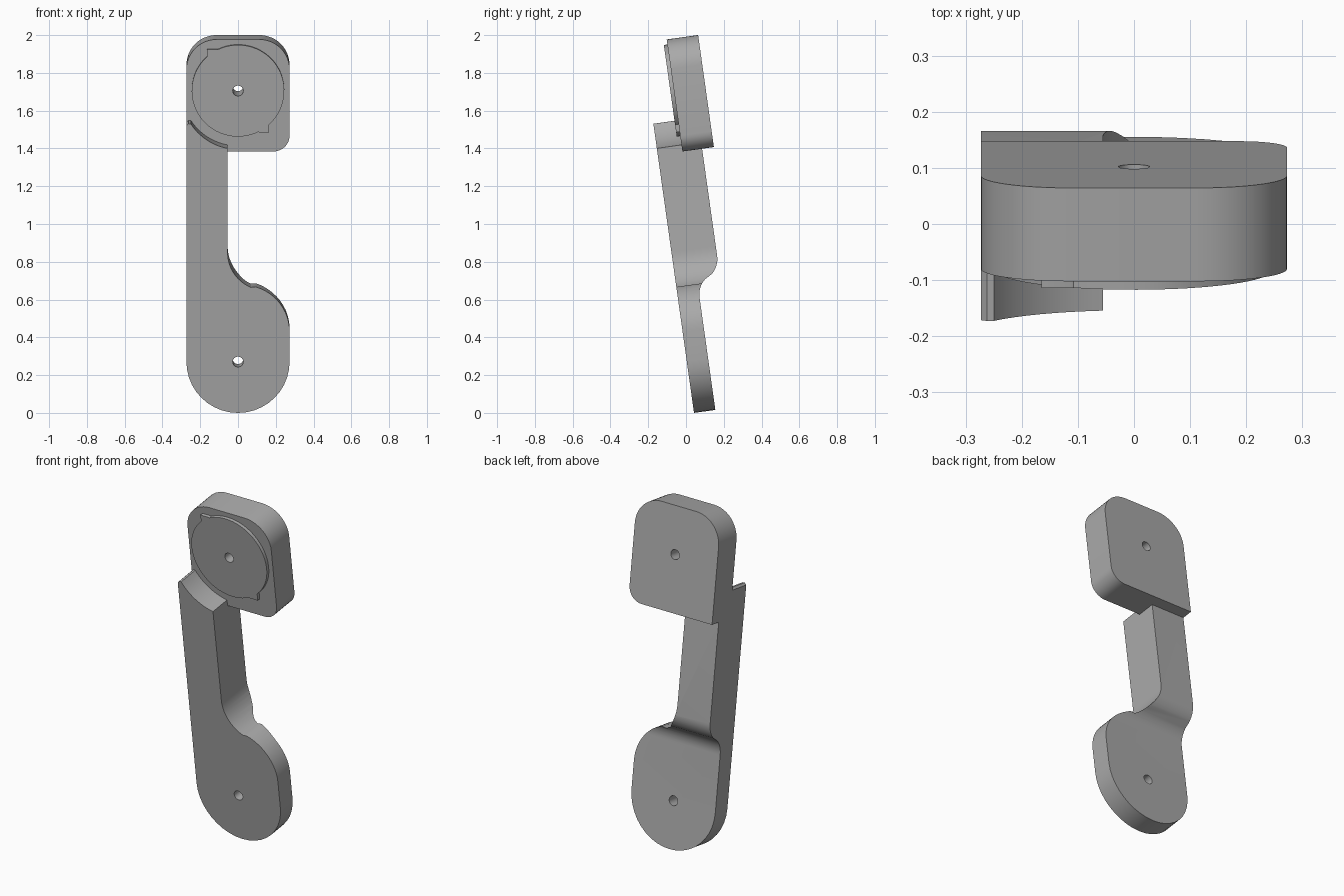
import bpy, bmesh, math
from mathutils import Matrix, Vector

if "Cube" in bpy.data.objects:
    bpy.data.objects.remove(bpy.data.objects["Cube"], do_unlink=True)

grey = bpy.data.materials.new("matte_grey")
grey.use_nodes = True
grey.diffuse_color = (0.4, 0.4, 0.4, 1)
grey.node_tree.nodes["Principled BSDF"].inputs["Base Color"].default_value = (0.4, 0.4, 0.4, 1)


def arc(cx, cz, r, start, end, n=12):
    angles = [math.radians(start + (end - start) * i / n) for i in range(n + 1)]
    return [(cx + r * math.cos(a), cz + r * math.sin(a)) for a in angles]


def prism(name, outline, low, high, place):
    """Extrude a flat outline; place(a, b, depth) gives the 3D point."""
    bm = bmesh.new()
    face = bm.faces.new([bm.verts.new(place(a, b, low)) for a, b in outline])
    shift = Vector(place(0, 0, high)) - Vector(place(0, 0, low))
    top = bmesh.ops.extrude_face_region(bm, geom=[face])
    bmesh.ops.translate(bm, vec=shift, verts=[g for g in top["geom"] if isinstance(g, bmesh.types.BMVert)])
    bmesh.ops.recalc_face_normals(bm, faces=bm.faces)
    mesh = bpy.data.meshes.new(name)
    bm.to_mesh(mesh)
    bm.free()
    mesh.materials.append(grey)
    ob = bpy.data.objects.new(name, mesh)
    bpy.context.collection.objects.link(ob)
    return ob


def front(a, b, d):
    return (a, d, b)


def side(a, b, d):
    return (d, a, b)


def combine(ob, tool, operation):
    mod = ob.modifiers.new("cut", 'BOOLEAN')
    mod.object, mod.operation, mod.solver = tool, operation, 'EXACT'
    bpy.context.view_layer.objects.active = ob
    bpy.ops.object.modifier_apply(modifier=mod.name)
    bpy.data.objects.remove(tool, do_unlink=True)


def drill(ob, height):
    combine(ob, prism("drill", arc(0, height, 0.028, 0, 345, 23), -0.5, 1, front), 'DIFFERENCE')


HALF, DISC_Z = 0.273, 1.70
FRONT, BASE_BACK, ARM_BACK = 0.042, 0.156, 0.279
HEAD_FRONT, HEAD_BACK, HEAD_LOW, HEAD_TOP = 0.174, 0.342, 1.373, 1.972

# Arm with round foot: front outline intersected with the stepped side profile
outline = (arc(0, 0.267, HALF, 180, 360, 20)
           + arc(0.023, 0.428, 0.25, 0, 73.4)
           + arc(0.145, 0.85, 0.2, 253.4, 180)[1:]
           + arc(0, DISC_Z, 0.297, 259.3, 212.7)
           + [(-0.262, 1.54), (-HALF, 1.53)])
arm = prism("arm_and_foot", outline, -0.1, 0.6, front)
profile = ([(FRONT, -0.1), (BASE_BACK, -0.1)]
           + arc(BASE_BACK + 0.12, 0.595, 0.12, 180, 130, 8)
           + arc(ARM_BACK - 0.12, 0.80, 0.12, -50, 0, 8)
           + [(ARM_BACK, HEAD_LOW), (HEAD_FRONT, HEAD_LOW), (HEAD_FRONT, 1.7), (FRONT, 1.7)])
combine(arm, prism("side_profile", profile, -0.5, 0.5, side), 'INTERSECT')
drill(arm, 0.267)

# Head block with one square corner where the arm joins
r, s = 0.16, 0.085
block = ([(-HALF, HEAD_LOW)]
         + arc(HALF - s, HEAD_LOW + s, s, -90, 0, 8)
         + arc(HALF - r, HEAD_TOP - r, r, 0, 90)
         + arc(-HALF + r, HEAD_TOP - r, r, 90, 180))
head = prism("head_block", block, HEAD_FRONT, HEAD_BACK, front)
drill(head, DISC_Z)

# Raised disc with two opposite corner tabs
half_disc = arc(0, 0, 0.245, -47.6, 116, 30) + [(-0.112, 0.222), (-0.165, 0.222)]
rim = half_disc[:-2]
tab = half_disc[-2:]
right = [p for p in rim]
left = arc(0, 0, 0.245, 132.4, 296, 30)
disc_outline = right + tab + left + [(-x, -z) for x, z in tab]
disc = prism("raised_disc", [(x, z + DISC_Z) for x, z in disc_outline], 0.155, HEAD_FRONT, front)
drill(disc, DISC_Z)

# Lean everything back and smooth the curved walls
for ob in (arm, head, disc):
    ob.data.transform(Matrix.Rotation(math.radians(8), 4, 'X'))
    bpy.ops.object.select_all(action='DESELECT')
    ob.select_set(True)
    bpy.context.view_layer.objects.active = ob
    bpy.ops.object.shade_smooth_by_angle(angle=math.radians(30))
